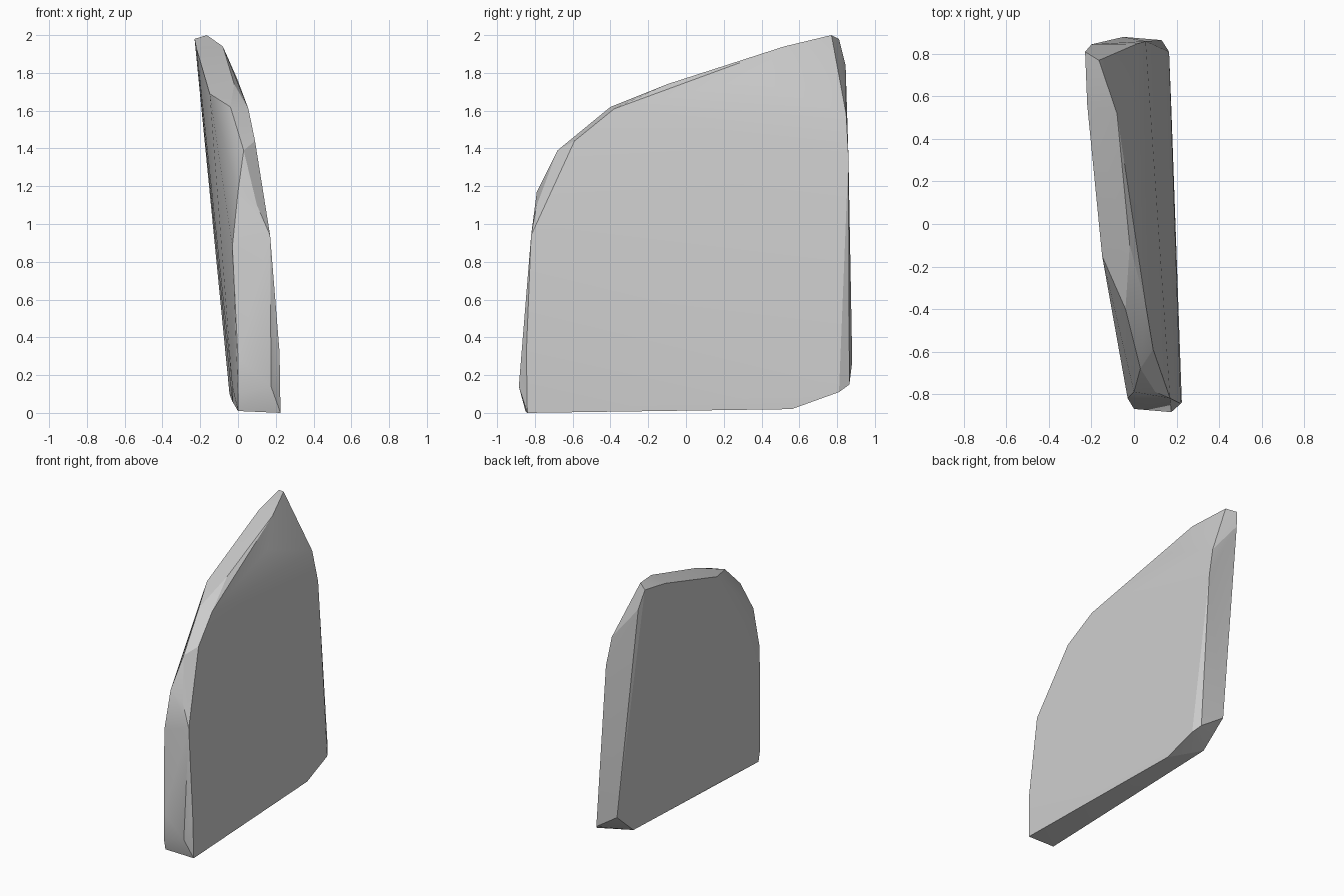
import bpy
import bmesh

if "Cube" in bpy.data.objects:
    bpy.data.objects.remove(bpy.data.objects["Cube"])

# Edge loop of the broad, slightly bowed right side
right_side = [
    (.225, -.84, 0), (.175, .56, .02), (.165, .81, .11), (.055, .86, 1.36),
    (.015, .848, 1.58), (-.03, .77, 1.70), (-.005, .35, 1.77), (.055, -.38, 1.61),
    (.09, -.59, 1.44), (.17, -.82, .94), (.22, -.845, .32),
]
# Edge loop of the flat left side
left_side = [
    (-.05, .88, .27), (-.045, .68, .1), (-.03, -.38, .06), (-.03, -.68, .14),
    (0, -.87, .29), (-.03, -.82, .88), (-.15, -.15, 1.69), (-.22, .56, 1.93),
    (-.23, .81, 1.98), (-.2, .845, 1.84),
]
# Chipped rim between the two sides
rim = [
    (-.165, .77, 2), (-.08, .52, 1.94), (-.02, -.1, 1.74), (-.04, -.4, 1.62),
    (.03, -.68, 1.39), (0, -.79, 1.17), (.1, -.79, 1.1), (.175, -.885, .14),
    (0, -.87, .1), (0, -.85, .01), (.13, .865, .15),
]

# Stone slab: convex skin around both sides and the rim
bm = bmesh.new()
for p in right_side + left_side + rim:
    bm.verts.new(p)
hull = bmesh.ops.convex_hull(bm, input=bm.verts[:])
loose = [v for v in bm.verts if not v.link_faces]
bmesh.ops.delete(bm, geom=loose, context='VERTS')
bmesh.ops.recalc_face_normals(bm, faces=bm.faces[:])

mesh = bpy.data.meshes.new("stone_slab")
bm.to_mesh(mesh)
bm.free()
slab = bpy.data.objects.new("stone_slab", mesh)
bpy.context.collection.objects.link(slab)

# Soft blending on shallow facets, crisp larger chips
bpy.context.view_layer.objects.active = slab
slab.select_set(True)
bpy.ops.object.shade_smooth_by_angle(angle=0.3)
